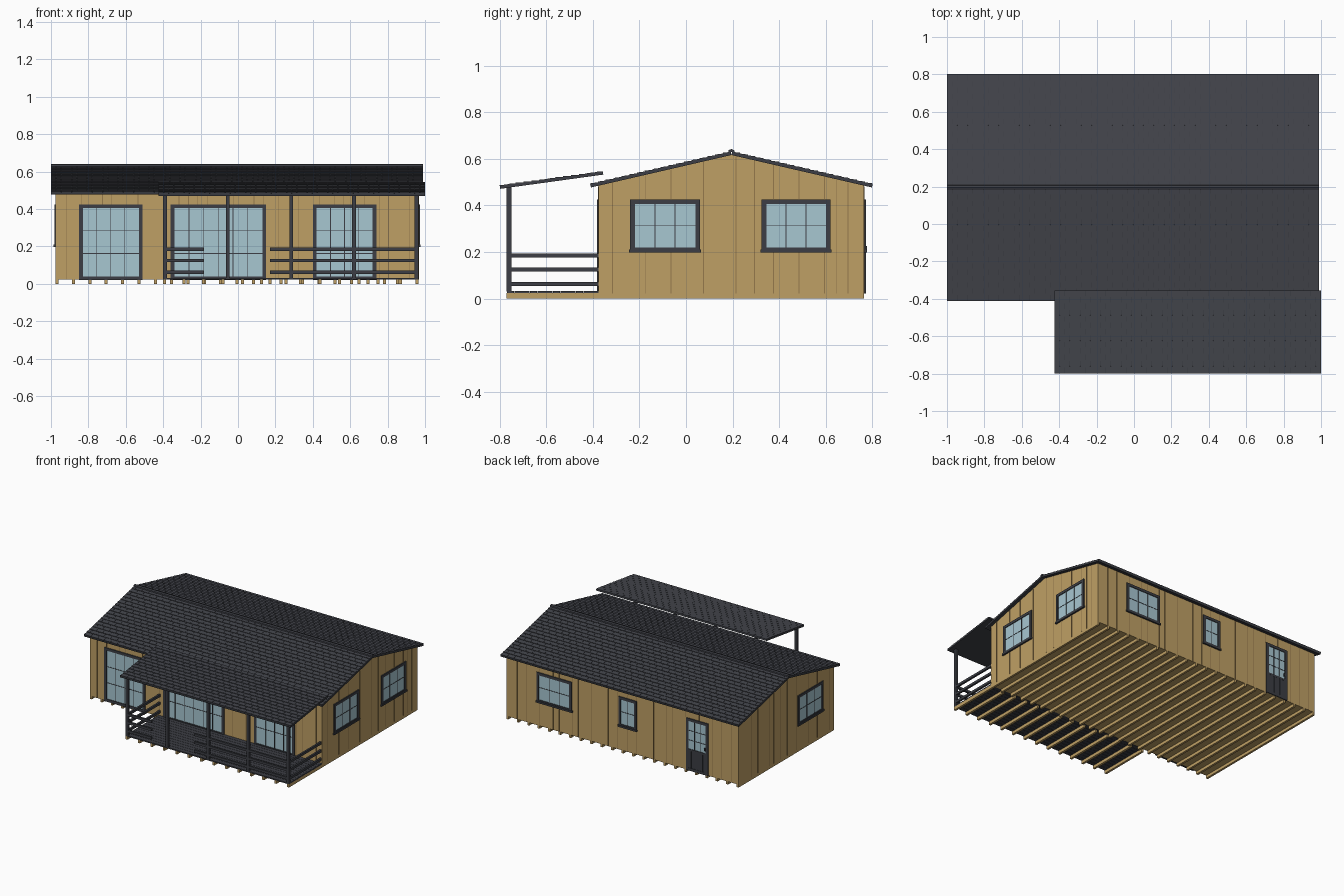
import bpy, bmesh, math, random

if "Cube" in bpy.data.objects:
    bpy.data.objects.remove(bpy.data.objects["Cube"])

random.seed(4)


def material(name, col):
    m = bpy.data.materials.new(name)
    m.diffuse_color = (*col, 1)
    m.use_nodes = True
    m.node_tree.nodes["Principled BSDF"].inputs["Base Color"].default_value = m.diffuse_color
    return m


WOOD = material("wood", (0.52, 0.35, 0.13))
SEAM = material("seam_wood", (0.30, 0.19, 0.07))
DARK = material("dark_trim", (0.045, 0.048, 0.058))
SLATE = material("shingle", (0.055, 0.058, 0.07))
GLASS = material("glass", (0.39, 0.57, 0.64))


def prism(bm, prof, x0, x1):
    """Extrude a (y, z) outline from x0 to x1."""
    a = [bm.verts.new((x0, y, z)) for y, z in prof]
    b = [bm.verts.new((x1, y, z)) for y, z in prof]
    n = len(prof)
    bm.faces.new(a)
    bm.faces.new(b[::-1])
    for i in range(n):
        bm.faces.new((a[i], b[i], b[(i + 1) % n], a[(i + 1) % n]))


def box(bm, x0, x1, y0, y1, z0, z1):
    prism(bm, [(y0, z0), (y1, z0), (y1, z1), (y0, z1)], x0, x1)


def finish(bm, name, mat):
    bmesh.ops.recalc_face_normals(bm, faces=bm.faces)
    me = bpy.data.meshes.new(name)
    bm.to_mesh(me)
    bm.free()
    me.materials.append(mat)
    ob = bpy.data.objects.new(name, me)
    bpy.context.collection.objects.link(ob)
    return ob


def part(name, mat, boxes):
    bm = bmesh.new()
    for b in boxes:
        box(bm, *b)
    return finish(bm, name, mat)


# Main dimensions
XL, XR, YF, YB = -0.975, 0.965, -0.375, 0.765
RIDGE, EAVE, TOP = 0.195, 0.485, 0.617
PY = -0.77      # porch front


def on_wall(side, u0, u1, z0, z1, d0, d1):
    """Box lying on a wall; u runs along the wall, d is distance outward."""
    if side == "front":
        return (u0, u1, YF - d1, YF - d0, z0, z1)
    if side == "back":
        return (u0, u1, YB + d0, YB + d1, z0, z1)
    if side == "right":
        return (XR + d0, XR + d1, u0, u1, z0, z1)
    return (XL - d1, XL - d0, u0, u1, z0, z1)


# House walls
bm = bmesh.new()
prism(bm, [(YF, 0.022), (YB, 0.022), (YB, EAVE), (RIDGE, TOP), (YF, EAVE)], XL, XR)
finish(bm, "house_walls", WOOD)

# Floor joists, under house and under porch
n = 23
part("house_joists", WOOD, [(x - .008, x + .008, YF, YB, 0, .024)
     for x in (XL + .008 + i * (XR - XL - .016) / (n - 1) for i in range(n))])
part("porch_joists", WOOD, [(x - .008, x + .008, PY, YF, 0, .024)
     for x in (-.392 + i * (XR - .008 + .392) / 13 for i in range(14))])

# Porch deck boards
n = 12
w = (YF - PY) / n
part("porch_deck", DARK, [(-.4, XR, PY + i * w + .001, PY + (i + 1) * w - .001, .023, .032)
                          for i in range(n)])

# Windows: side, u0, u1, z0, z1, columns, rows
windows = [("front", -.85, -.51, .02, .425, 4, 3), ("front", -.36, .15, .02, .425, 6, 3),
           ("front", .40, .74, .02, .425, 4, 3), ("right", -.24, .06, .2, .425, 3, 2),
           ("right", .325, .62, .2, .425, 3, 2), ("left", -.24, .06, .2, .425, 3, 2),
           ("back", .415, .71, .2, .425, 3, 2), ("back", -.125, .025, .2, .425, 2, 2)]
DOOR = ("back", -.725, -.54, .022, .415)


def frame(side, u0, u1, z0, z1, w, d):
    return [on_wall(side, u0, u0 + w, z0, z1, -.005, d), on_wall(side, u1 - w, u1, z0, z1, -.005, d),
            on_wall(side, u0 + w, u1 - w, z0, z0 + w, -.005, d),
            on_wall(side, u0 + w, u1 - w, z1 - w, z1, -.005, d)]


def bars(side, u0, u1, z0, z1, cols, rows):
    out = []
    for i in range(1, cols):
        u = u0 + (u1 - u0) * i / cols
        out.append(on_wall(side, u - .002, u + .002, z0, z1, 0, .004))
    for j in range(1, rows):
        z = z0 + (z1 - z0) * j / rows
        out.append(on_wall(side, u0, u1, z - .002, z + .002, 0, .004))
    return out


for k, (s, u0, u1, z0, z1, c, r) in enumerate(windows, 1):
    f = .02
    part(f"{s}_window_glass_{k}", GLASS, [on_wall(s, u0 + f, u1 - f, z0 + f, z1 - f, -.003, .002)])
    trim = frame(s, u0, u1, z0, z1, f, .007) + bars(s, u0 + f, u1 - f, z0 + f, z1 - f, c, r)
    if z0 > .1:
        trim.append(on_wall(s, u0 - .005, u1 + .005, z0 - .003, z0 + .01, 0, .012))  # sill
    part(f"{s}_window_frame_{k}", DARK, trim)

# Back door: glazed top, boarded bottom, handle
s, u0, u1, z0, z1 = DOOR
part("door_glass", GLASS, [on_wall(s, u0 + .02, u1 - .02, .18, z1 - .02, -.003, .002)])
door = frame(s, u0, u1, z0, z1, .02, .007) + bars(s, u0 + .02, u1 - .02, .18, z1 - .02, 3, 3)
pw = (u1 - u0 - .04) / 6
door += [on_wall(s, u0 + .02 + i * pw + .002, u0 + .02 + (i + 1) * pw - .002, z0, .17, 0, .005)
         for i in range(6)]
door += [on_wall(s, u0 + .02, u1 - .02, z0, .18, 0, .003), on_wall(s, u0 + .02, u1 - .02, .17, .185, 0, .006)]
door += [on_wall(s, u0 + .022, u0 + .032, .205, .225, 0, .012)]
part("back_door", DARK, door)

# Plank seams on the walls, interrupted by openings
openings = [w[:5] for w in windows] + [DOOR]
for side, a, b in (("front", XL, XR), ("back", XL, XR), ("right", YF, YB), ("left", YF, YB)):
    seams, u = [], a + .06
    while u < b - .02:
        top = EAVE - .003
        if side in ("left", "right"):
            top += (TOP - EAVE) * (1 - abs(u - RIDGE) / (YB - RIDGE))
        spans = [(.022, top)]
        for os, o0, o1, oz0, oz1 in openings:
            if os == side and o0 - .005 < u < o1 + .005:
                spans = [(.022, oz0), (oz1, top)]
        seams += [on_wall(side, u - .002, u + .002, p, q, -.001, .002)
                  for p, q in spans if q - p > .01]
        u += random.choice((.05, .08, .11, .14))
    part(f"{side}_wall_seams", SEAM, seams)


# Roof slopes: slab plus staggered rows of shingles
def slope(name, e, r, x0, x1, rows, cols, thick):
    dy, dz = r[0] - e[0], r[1] - e[1]
    L = math.hypot(dy, dz)
    ny, nz = -dz / L, dy / L
    if nz < 0:
        ny, nz = -ny, -nz

    def p(t, h):
        return (e[0] + dy * t + ny * h, e[1] + dz * t + nz * h)
    bm = bmesh.new()
    prism(bm, [p(0, 0), p(1, 0), p(1, thick), p(0, thick)], x0, x1)
    finish(bm, name + "_slab", DARK)
    bm = bmesh.new()
    w = (x1 - x0) / cols
    for i in range(rows):
        t0, t1 = i / rows, min((i + 1.15) / rows, 1)
        prof = [p(t0, thick), p(t1, thick - .002), p(t1, thick + .001), p(t0, thick + .005)]
        off = w / 2 if i % 2 else 0
        for j in range(cols + (i % 2)):
            a, b = max(x0, x0 + j * w - off), min(x1, x0 + (j + 1) * w - off)
            prism(bm, prof, a + .001, b - .001)
    finish(bm, name + "_shingles", SLATE)


slope("front_roof", (-.408, .477), (RIDGE, .616), -1, .99, 18, 36, .013)
slope("back_roof", (.798, .477), (RIDGE, .616), -1, .99, 18, 36, .013)
slope("porch_roof", (-.798, .471), (-.355, .532), -.425, 1, 13, 26, .012)

# Ridge cap
bm = bmesh.new()
prism(bm, [(RIDGE - .014, .627), (RIDGE, .63), (RIDGE + .014, .627),
           (RIDGE + .012, .637), (RIDGE, .642), (RIDGE - .012, .637)], -1, .99)
finish(bm, "ridge_cap", DARK)

# Porch posts
h = .01
part("porch_posts", DARK, [(x - h, x + h, PY, PY + .02, .03, .478)
                           for x in (-.39, -.055, .285, .62, .955)])

# Porch railings
rails = []
for z in (.062, .125, .185):
    a, b = z - .009, z + .009
    rails += [(-.39, -.185, PY + .003, PY + .017, a, b), (.17, .955, PY + .003, PY + .017, a, b),
              (-.397, -.383, PY + .01, YF, a, b), (.948, .962, PY + .01, YF, a, b)]
part("porch_railings", DARK, rails)
